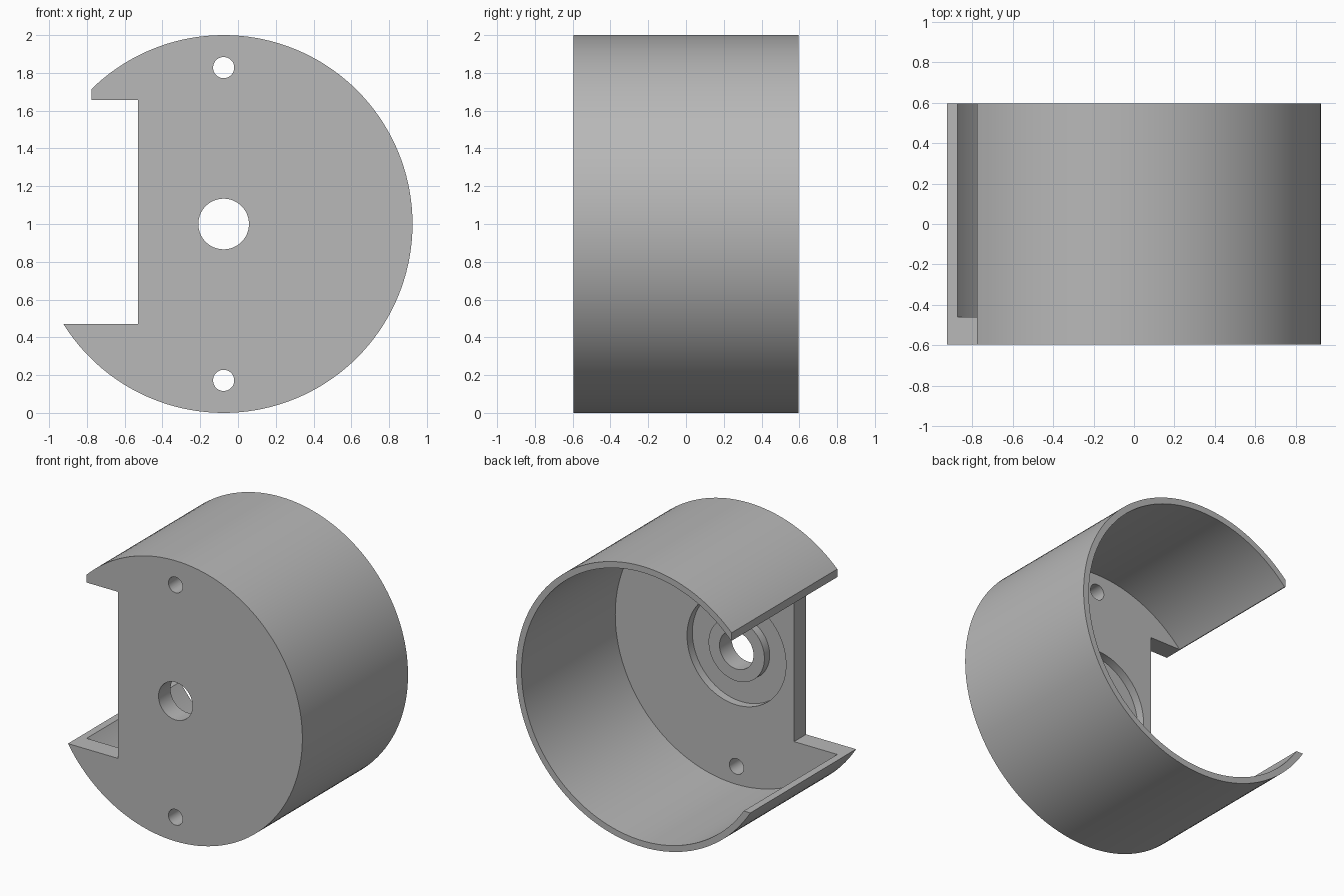
import bpy, bmesh, math
from mathutils import Matrix, Vector

if "Cube" in bpy.data.objects:
    bpy.data.objects.remove(bpy.data.objects["Cube"], do_unlink=True)

CX, CZ = -0.076, 1.0          # axis of the cup
FRONT, BACK = -0.595, 0.595
PLATE = -0.46                 # inner face of the front plate
GROOVE = -0.52                # floor of the ring groove
SEGMENTS = 144

grey = bpy.data.materials.new("plain grey")
grey.use_nodes = True
colour = (0.48, 0.48, 0.48, 1)
grey.diffuse_color = colour
grey.node_tree.nodes["Principled BSDF"].inputs["Base Color"].default_value = colour


def add_object(name, bm):
    bmesh.ops.recalc_face_normals(bm, faces=bm.faces)
    mesh = bpy.data.meshes.new(name)
    bm.to_mesh(mesh)
    bm.free()
    mesh.materials.append(grey)
    obj = bpy.data.objects.new(name, mesh)
    bpy.context.collection.objects.link(obj)
    return obj


def revolve(name, profile):
    """Spin a closed (radius, y) profile round the cup axis."""
    bm = bmesh.new()
    rings = []
    for i in range(SEGMENTS):
        a = math.tau * i / SEGMENTS
        rings.append([bm.verts.new((CX + r * math.cos(a), y, CZ + r * math.sin(a)))
                      for r, y in profile])
    n = len(profile)
    for i, ring in enumerate(rings):
        nxt = rings[(i + 1) % SEGMENTS]
        for j in range(n):
            k = (j + 1) % n
            bm.faces.new((ring[j], ring[k], nxt[k], nxt[j]))
    return add_object(name, bm)


def box(name, x0, x1, z0, z1):
    bm = bmesh.new()
    size = Matrix.Diagonal((x1 - x0, 2, z1 - z0, 1))
    place = Matrix.Translation(((x0 + x1) / 2, 0, (z0 + z1) / 2))
    bmesh.ops.create_cube(bm, size=1, matrix=place @ size)
    return add_object(name, bm)


def drill(name, z, radius):
    bm = bmesh.new()
    place = Matrix.Translation((CX, PLATE, z)) @ Matrix.Rotation(math.pi / 2, 4, "X")
    bmesh.ops.create_cone(bm, cap_ends=True, segments=48, radius1=radius,
                          radius2=radius, depth=0.6, matrix=place)
    return add_object(name, bm)


# Cup: front plate with centre hole, boss and ring groove, then the thin wall
cup = revolve("round_housing", [
    (0.134, FRONT), (1.0, FRONT), (1.0, BACK), (0.956, BACK), (0.956, PLATE),
    (0.39, PLATE), (0.39, GROOVE), (0.22, GROOVE), (0.22, PLATE), (0.134, PLATE)])

# Side slot, trimmed upper lip and two screw holes
cutters = [
    box("slot_cutter", -1.5, -0.53, 0.47, 1.657),
    box("lip_cutter", -1.5, -0.776, 0.47, 2.2),
    drill("lower_screw_cutter", 0.172, 0.056),
    drill("upper_screw_cutter", 1.828, 0.056),
]
for cutter in cutters:
    cutter.hide_render = True
    mod = cup.modifiers.new(cutter.name, "BOOLEAN")
    mod.operation = "DIFFERENCE"
    mod.solver = "EXACT"
    mod.object = cutter

# Bake the cuts and drop the cutters
bpy.context.view_layer.update()
graph = bpy.context.evaluated_depsgraph_get()
baked = bpy.data.meshes.new_from_object(cup.evaluated_get(graph))
cup.modifiers.clear()
cup.data = baked
baked.materials.clear()
baked.materials.append(grey)
for cutter in cutters:
    bpy.data.objects.remove(cutter, do_unlink=True)

# Smooth curved walls with crisp rims
bpy.ops.object.select_all(action="DESELECT")
cup.select_set(True)
bpy.context.view_layer.objects.active = cup
bpy.ops.object.shade_smooth_by_angle(angle=math.radians(30))
